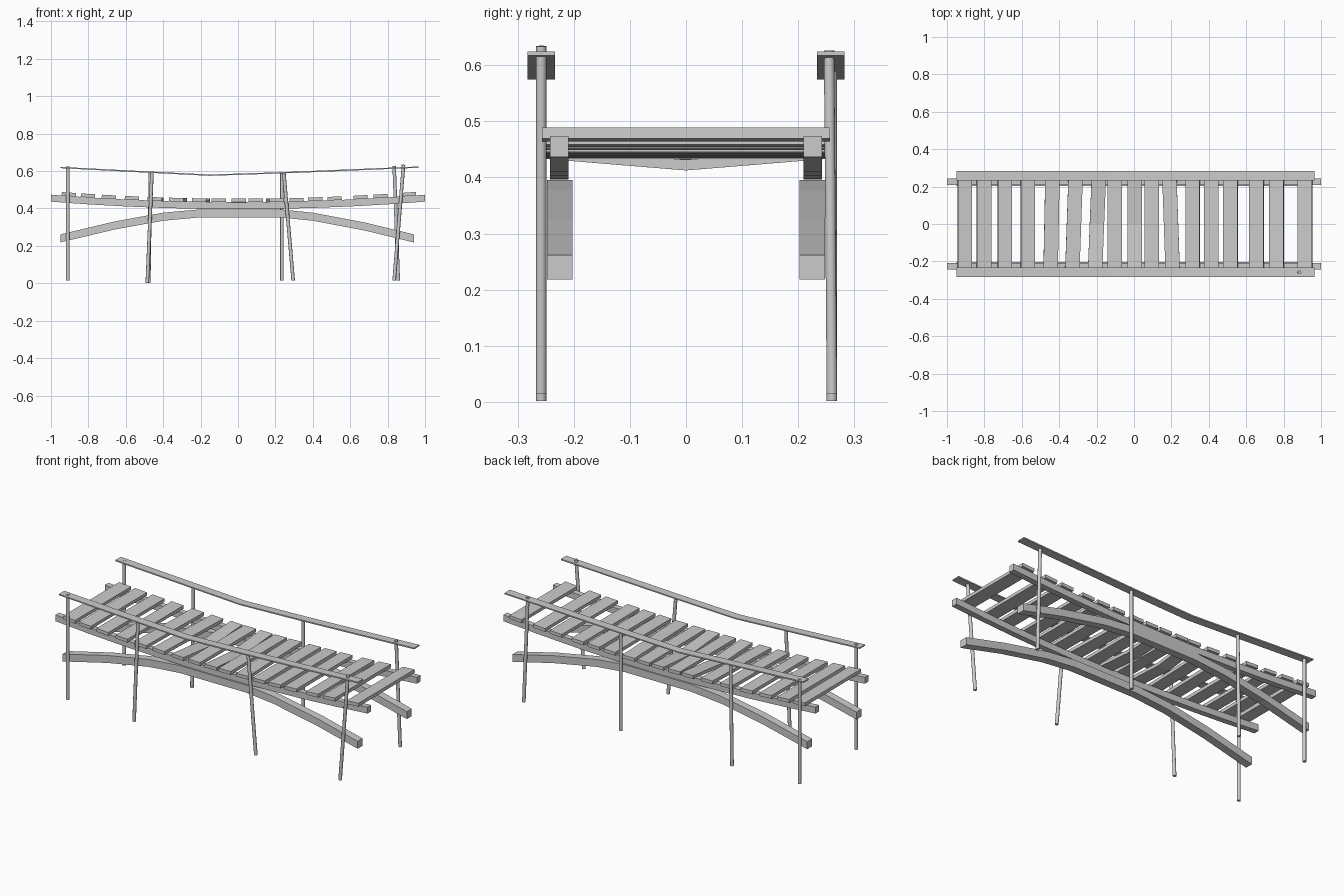
import bpy, bmesh, math
from mathutils import Vector, Matrix

if "Cube" in bpy.data.objects:
    bpy.data.objects.remove(bpy.data.objects["Cube"])


def finish(bm, name):
    bmesh.ops.recalc_face_normals(bm, faces=bm.faces)
    me = bpy.data.meshes.new(name)
    bm.to_mesh(me)
    bm.free()
    ob = bpy.data.objects.new(name, me)
    bpy.context.collection.objects.link(ob)
    return ob


def beam(name, path, y, width, thick):
    """Rectangular bar swept along an x-z centre line."""
    bm = bmesh.new()
    rings = []
    for x, z in path:
        rings.append([bm.verts.new((x, y + sy * width / 2, z + sz * thick / 2))
                      for sy, sz in ((-1, -1), (1, -1), (1, 1), (-1, 1))])
    for a, b in zip(rings, rings[1:]):
        for i in range(4):
            j = (i + 1) % 4
            bm.faces.new((a[i], a[j], b[j], b[i]))
    bm.faces.new(rings[0])
    bm.faces.new(rings[-1])
    return finish(bm, name)


def post(name, bottom, top, r=0.0095):
    a, b = Vector(bottom), Vector(top)
    d = b - a
    bm = bmesh.new()
    mat = Matrix.Translation((a + b) / 2) @ d.to_track_quat('Z', 'Y').to_matrix().to_4x4()
    bmesh.ops.create_cone(bm, cap_ends=True, segments=12, radius1=r, radius2=r,
                          depth=d.length, matrix=mat)
    for f in bm.faces:
        f.smooth = len(f.verts) == 4
    ob = finish(bm, name)
    for e in ob.data.edges:
        pa, pb = (ob.data.vertices[v].co for v in e.vertices)
        e.use_edge_sharp = (pa - pb).length < 0.1
    return ob


def deck_z(x):
    return 0.415 + 0.04 * x * x


# sagging stringers, supporting arches and handrails on both sides
stringer = [(x, deck_z(x)) for x in (-1, -.8, -.6, -.4, -.2, 0, .2, .4, .6, .8, 1)]
arch = [(-.95, .240), (-.66, .309), (-.4, .356), (-.2, .374),
        (.22, .374), (.4, .356), (.68, .303), (.94, .240)]
rail = [(-.95, .619), (-.47, .594), (-.15, .578), (.24, .591), (.965, .621)]
for side, s in (("front", -1), ("back", 1)):
    beam(side + "_stringer", stringer, s * 0.226, 0.033, 0.037)
    beam(side + "_arch", arch, s * 0.225, 0.045, 0.043)
    beam(side + "_handrail", rail, s * 0.258, 0.049, 0.007)

# leaning posts: bottom x, bottom z, top x, top z, top y
front = [(-.91, .015, -.91, .624), (-.485, .002, -.46, .594),
         (.295, .015, .245, .592), (.835, .015, .885, .634)]
back = [(-.91, .015, -.91, .622), (-.477, .002, -.468, .594),
        (.235, .015, .235, .592), (.857, .015, .835, .626)]
for i, (x0, z0, x1, z1) in enumerate(front):
    post(f"front_post_{i + 1}", (x0, -.258, z0), (x1, -.258, z1))
for i, (x0, z0, x1, z1) in enumerate(back):
    post(f"back_post_{i + 1}", (x0, .260, z0), (x1, .255 if i == 3 else .260, z1))

# deck planks, a few skewed and the central ones bowed down
centres = [-.904, -.802, -.69, -.567, -.441, -.321, -.198, -.102, .003,
           .094, .198, .313, .414, .516, .655, .762, .914]
skew = {4: -.02, 5: -.035, 6: -.04, 10: .035}
for i, x in enumerate(centres):
    bow = 0.021 if i in (6, 8) else 0
    path = [(-.257, 0), (0, -bow), (.257, 0)] if bow else [(-.257, 0), (.257, 0)]
    p = beam(f"plank_{i + 1}", path, 0, 0.077, 0.019)
    p.matrix_world = (Matrix.Translation((x, 0, deck_z(x) + 0.028))
                      @ Matrix.Rotation(-math.atan(0.08 * x), 4, 'Y')
                      @ Matrix.Rotation(math.pi / 2 + skew.get(i, 0), 4, 'Z'))
